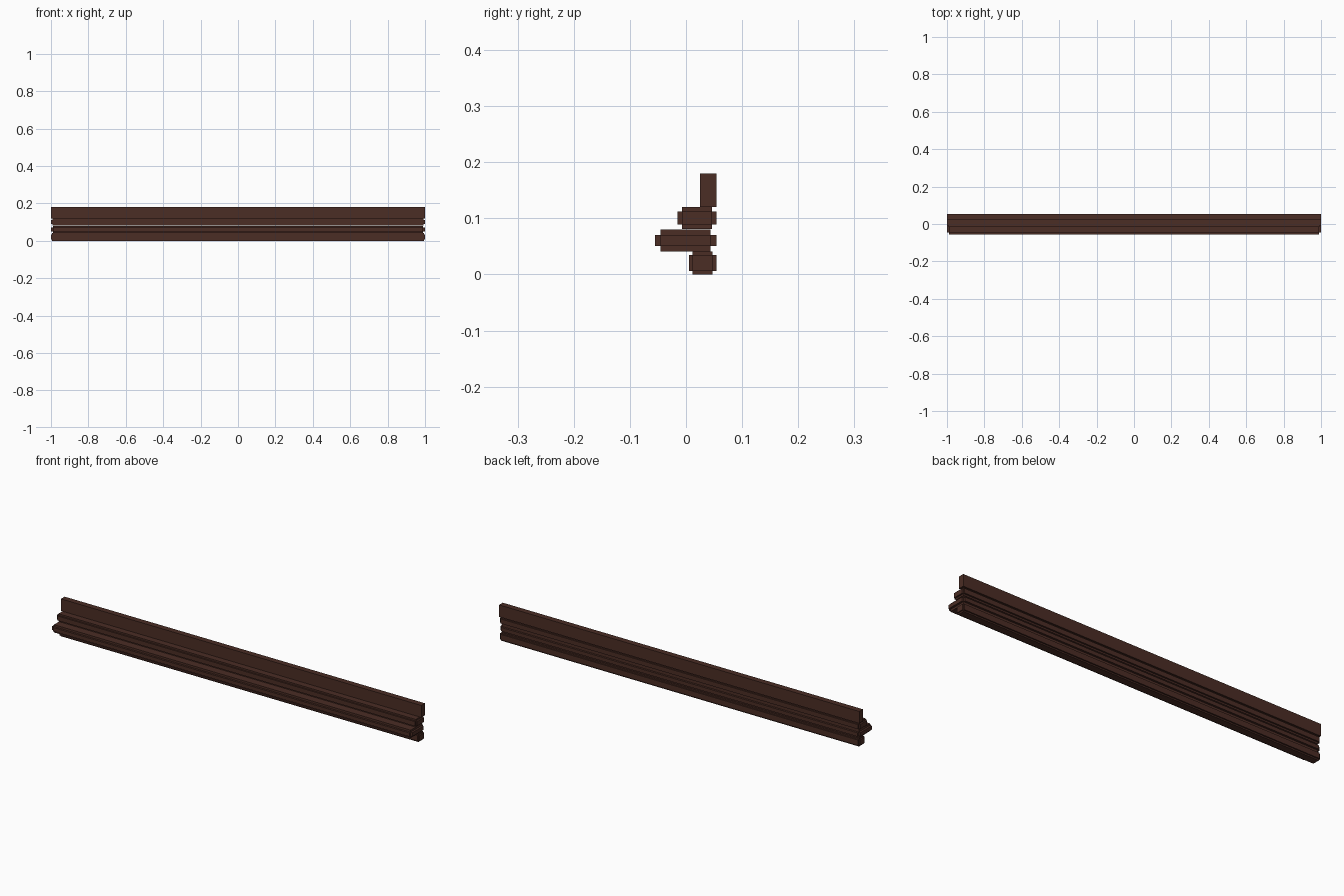
import bpy

# Start clean
cube = bpy.data.objects.get("Cube")
if cube:
    bpy.data.objects.remove(cube, do_unlink=True)

# Dark stained wood
COLOUR = (0.07, 0.026, 0.018, 1)
wood = bpy.data.materials.new("dark brown wood")
wood.use_nodes = True
wood.diffuse_color = COLOUR
wood.node_tree.nodes["Principled BSDF"].inputs["Base Color"].default_value = COLOUR


def box(name, x, y, z):
    """Box spanning -x..x and the given y and z ranges."""
    bpy.ops.mesh.primitive_cube_add(size=1, location=(0, sum(y) / 2, sum(z) / 2))
    ob = bpy.context.object
    ob.name = name
    ob.scale = (2 * x, y[1] - y[0], z[1] - z[0])
    bpy.ops.object.transform_apply(location=False, rotation=False)
    ob.data.materials.append(wood)
    return ob


def stepped_rail(name, y, z, step):
    """Rail with every edge rebated: three crossing boxes, each full along one axis."""
    inner_y = (y[0] + step, y[1] - step)
    inner_z = (z[0] + step, z[1] - step)
    box(name + "_core", 1, inner_y, inner_z)
    box(name + "_depth", 1 - step, y, inner_z)
    box(name + "_height", 1 - step, inner_y, z)


# Upright board at the back, above three stacked rails
box("back_board", 1, (0.025, 0.054), (0.12, 0.18))
stepped_rail("upper_rail", (-0.015, 0.054), (0.081, 0.12), 0.008)
stepped_rail("ledge_rail", (-0.055, 0.054), (0.041, 0.08), 0.01)
stepped_rail("bottom_rail", (0.005, 0.054), (0, 0.041), 0.0065)
